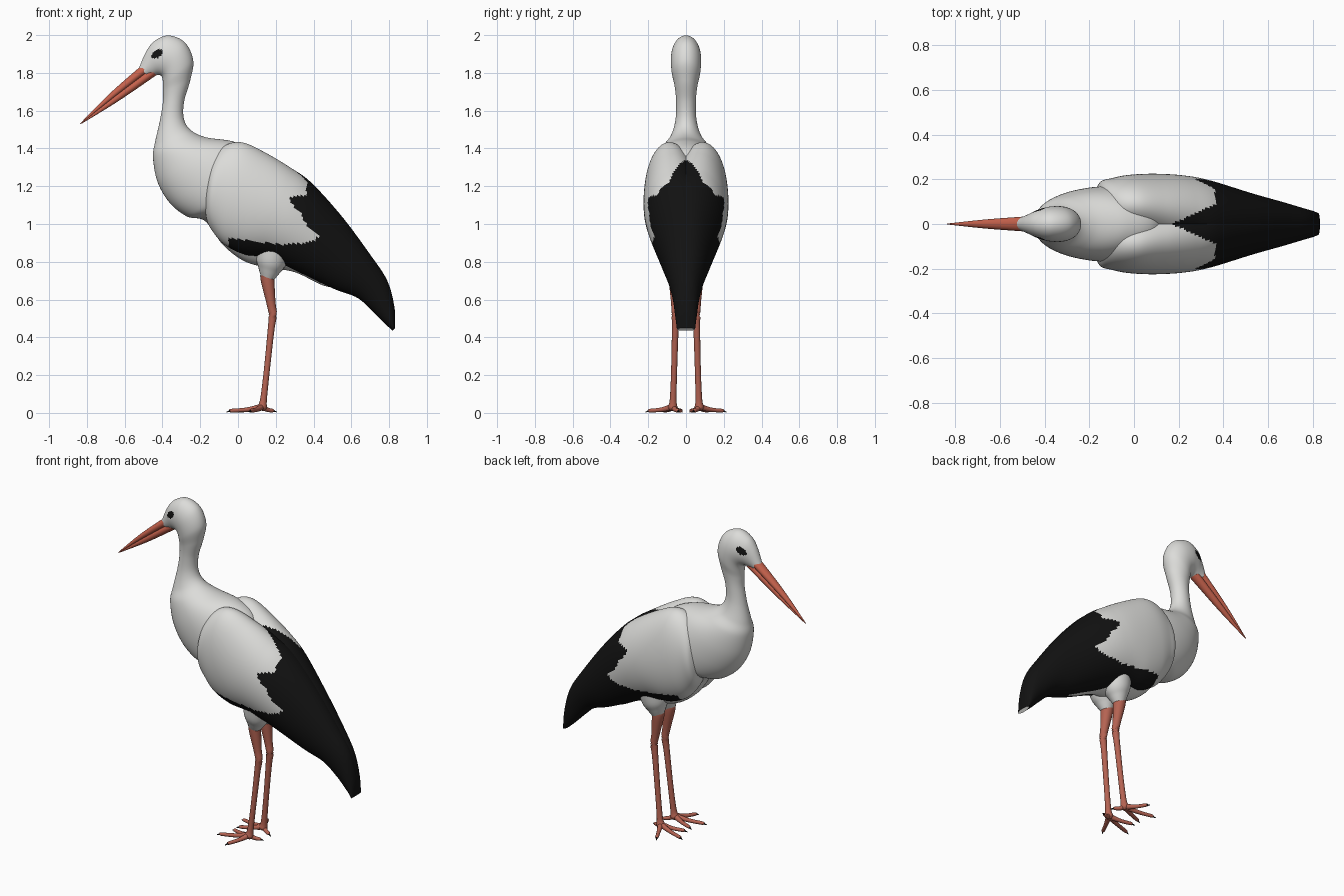
import bpy, bmesh, math
from mathutils import Vector


def material(name, rgb):
    m = bpy.data.materials.new(name)
    m.diffuse_color = (*rgb, 1)
    return m


WHITE = material("white_plumage", (0.72, 0.72, 0.70))
BLACK = material("black_plumage", (0.006, 0.006, 0.006))
BEAK = material("beak_red", (0.58, 0.125, 0.075))
LEG = material("leg_red", (0.46, 0.125, 0.085))


def spline(rows, steps):
    """Smooth interpolation of rows of numbers (Catmull-Rom)."""
    out, n = [], len(rows)
    for i in range(n - 1):
        quad = [rows[max(i - 1, 0)], rows[i], rows[i + 1], rows[min(i + 2, n - 1)]]
        for k in range(steps):
            t = k / steps
            out.append([0.5 * (2 * b + (c - a) * t + (2 * a - 5 * b + 4 * c - d) * t * t
                               + (3 * b - a - 3 * c + d) * t ** 3)
                        for a, b, c, d in zip(*quad)])
    out.append(list(rows[-1]))
    return out


def skin(name, rings, mats, rule=None):
    """Join rings of points into a closed smooth surface."""
    bm = bmesh.new()
    loops = [[bm.verts.new(p) for p in r] for r in rings]
    n = len(loops[0])
    for a, b in zip(loops, loops[1:]):
        for i in range(n):
            j = (i + 1) % n
            bm.faces.new((a[i], a[j], b[j], b[i]))
    bm.faces.new(loops[0][::-1])
    bm.faces.new(loops[-1])
    bmesh.ops.recalc_face_normals(bm, faces=bm.faces)
    for f in bm.faces:
        f.smooth = len(f.verts) == 4
        if rule and len(f.verts) == 4:
            f.material_index = int(rule(f.calc_center_median()))
    me = bpy.data.meshes.new(name)
    bm.to_mesh(me)
    bm.free()
    for m in mats:
        me.materials.append(m)
    ob = bpy.data.objects.new(name, me)
    bpy.context.collection.objects.link(ob)
    return ob


def loft(name, rows, steps, n, mats, rule=None, side=1):
    """Rows: lower x, lower z, upper x, upper z, half width, centre y."""
    rings = []
    for x0, z0, x1, z1, w, cy in spline(rows, steps):
        ring = []
        for i in range(n):
            a = math.tau * i / n
            t = 0.5 + 0.5 * math.cos(a)
            ring.append((x0 + (x1 - x0) * t, side * (cy + w * math.sin(a)), z0 + (z1 - z0) * t))
        rings.append(ring)
    return skin(name, rings, mats, rule)


def tube(name, rows, mat, steps=5, n=16):
    """Rows: x, y, z, radius."""
    pts = spline(rows, steps)
    rings = []
    for i, (x, y, z, r) in enumerate(pts):
        d = Vector(pts[min(i + 1, len(pts) - 1)][:3]) - Vector(pts[max(i - 1, 0)][:3])
        q = d.to_track_quat('Z', 'Y')
        rings.append([Vector((x, y, z)) + q @ Vector((r * math.cos(math.tau * k / n),
                      r * math.sin(math.tau * k / n), 0)) for k in range(n)])
    return skin(name, rings, [mat])


# Head, neck, breast and belly in one smooth form
body = [
    (-.475, 1.785, -.525, 1.825, .030), (-.452, 1.785, -.485, 1.915, .045),
    (-.428, 1.790, -.440, 1.970, .062), (-.408, 1.785, -.365, 1.998, .076),
    (-.400, 1.770, -.280, 1.960, .080), (-.397, 1.740, -.237, 1.865, .075),
    (-.396, 1.700, -.253, 1.760, .060), (-.398, 1.640, -.285, 1.650, .052),
    (-.415, 1.540, -.287, 1.560, .056), (-.440, 1.430, -.253, 1.500, .080),
    (-.450, 1.350, -.174, 1.460, .120), (-.425, 1.220, -.030, 1.438, .152),
    (-.360, 1.110, .080, 1.390, .168), (-.270, 1.040, .150, 1.300, .170),
    (-.174, 1.015, .200, 1.230, .165), (-.080, .890, .270, 1.170, .150),
    (.030, .805, .350, 1.100, .130), (.150, .770, .420, 1.030, .110),
    (.300, .745, .480, .960, .080), (.450, .675, .520, .880, .050),
    (.550, .660, .560, .780, .020)]


def eye_patch(p):
    u, v, c, s = p.x + .428, p.z - 1.900, math.cos(.6), math.sin(.6)
    return ((u * c + v * s) / .034) ** 2 + ((v * c - u * s) / .019) ** 2 < 1


loft("head_neck_body", [r + (0,) for r in body], 10, 72, [WHITE, BLACK], eye_patch)

# Folded wings with black flight feathers
wing = [
    (-.176, 1.11, -.168, 1.23, .050, .095), (-.165, 1.02, -.130, 1.35, .098, .092),
    (-.130, .955, -.060, 1.42, .118, .088), (-.070, .890, .030, 1.43, .135, .085),
    (.030, .840, .150, 1.375, .155, .070), (.150, .818, .280, 1.297, .168, .050),
    (.280, .765, .390, 1.217, .168, .028), (.500, .660, .550, 1.040, .120, .018),
    (.630, .610, .700, .838, .084, .014), (.710, .540, .790, .700, .062, .010),
    (.770, .480, .828, .560, .050, .008), (.818, .435, .832, .450, .042, .006)]

edge = [(1.40, .38), (1.24, .37), (1.155, .36), (1.14, .27), (1.115, .28), (1.05, .335),
        (.98, .37), (.937, .433), (.905, .385), (.89, .25), (.70, .05)]


def feather_edge(z):
    for (z1, x1), (z0, x0) in zip(edge, edge[1:]):
        if z >= z0:
            return x0 + (x1 - x0) * min((z - z0) / (z1 - z0), 1)
    return edge[-1][1]


def flight_feathers(p):
    ridge = abs(p.y) < .085 and p.z > 1 and p.x > .17 + 2.2 * abs(p.y)
    strip = p.x > -.05 and p.z < .926 - .12 * (p.x + .053)
    return ridge or strip or p.x > feather_edge(p.z)


for side, label in ((-1, "right"), (1, "left")):
    loft(label + "_wing", wing, 14, 96, [WHITE, BLACK], flight_feathers, side)

# Beak halves meeting along a fine seam
loft("upper_beak", [(-.462, 1.812, -.500, 1.848, .034, 0), (-.655, 1.668, -.680, 1.690, .020, 0),
                    (-.834, 1.529, -.836, 1.532, .002, 0)], 8, 24, [BEAK])
loft("lower_beak", [(-.432, 1.788, -.468, 1.822, .031, 0), (-.634, 1.650, -.658, 1.676, .018, 0),
                    (-.828, 1.531, -.830, 1.535, .002, 0)], 8, 24, [BEAK])

# Toe end points: x, y, and middle bend
toes = {"middle_toe": (-.035, .115), "inner_toe": (.000, .028),
        "outer_toe": (.070, .190), "rear_toe": (.182, .045)}

for s, label in ((-1, "right"), (1, "left")):
    # Feathered thigh
    tube(label + "_thigh", [(.19, s * .055, .90, .095), (.175, s * .055, .80, .080),
                            (.165, s * .055, .75, .056), (.157, s * .055, .71, .034)], WHITE, 6, 24)
    # Leg with knee joint
    tube(label + "_leg", [(.155, s * .055, .75, .038), (.157, s * .055, .70, .036),
                          (.175, s * .055, .58, .024), (.184, s * .055, .52, .022),
                          (.175, s * .057, .44, .018), (.152, s * .063, .22, .016),
                          (.135, s * .068, .07, .018), (.128, s * .070, .030, .025),
                          (.124, s * .070, .012, .012)], LEG)
    # Toes and claws
    for name, (x, y) in toes.items():
        a, b = Vector((.128, s * .070, .032)), Vector((x, s * y, .012))
        m = a.lerp(b, .5)
        d = (b - a).normalized()
        tube(f"{label}_{name}", [(*a, .018), (m.x, m.y, .017, .012), (*b, .010),
                                 (*(b + d * .008), .005)], LEG, 4, 10)
        tip = b + d * .026
        tube(f"{label}_{name}_claw", [(*b, .007), (tip.x, tip.y, .005, .002)], BLACK, 3, 8)
